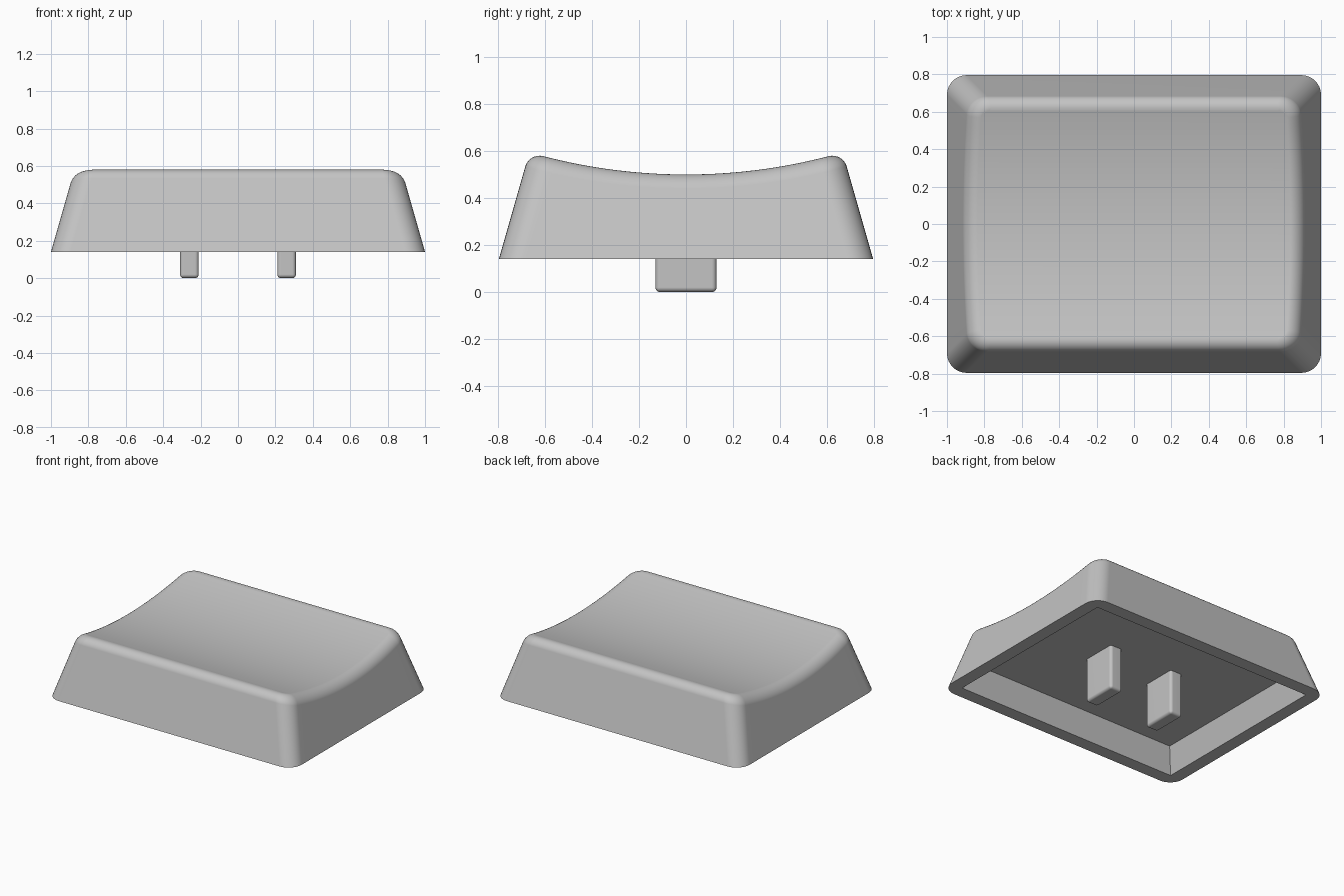
import bpy, bmesh, math

if "Cube" in bpy.data.objects:
    bpy.data.objects.remove(bpy.data.objects["Cube"])

BASE_Z, SLOPE, DISH_R = 0.14, 0.285, 2.4
HX, HY, CORNER, FILLET = 1.0, 0.796, 0.105, 0.06
ARC, SIDE = 8, 20

mat = bpy.data.materials.new("light grey plastic")
mat.diffuse_color = (0.55, 0.55, 0.55, 1)
mat.use_nodes = True
mat.node_tree.nodes["Principled BSDF"].inputs["Base Color"].default_value = mat.diffuse_color


def outline(hx, hy, r):
    """Rounded rectangle, right half front to back, then mirrored left half."""
    cx, cy = hx - r, hy - r
    arc = [math.radians(90 * i / ARC) for i in range(ARC + 1)]
    right = [(cx + r * math.sin(a), -cy - r * math.cos(a)) for a in arc]
    right += [(hx, cy * (2 * i / SIDE - 1)) for i in range(1, SIDE)]
    right += [(cx + r * math.cos(a), cy + r * math.sin(a)) for a in arc]
    return right + [(-x, y) for x, y in reversed(right)]


def wall(z, i, inset=0):
    """Point i of the sloped outer wall at height z."""
    d = SLOPE * (z - BASE_Z) + inset
    return outline(HX - d, HY - d, CORNER - inset)[i]


def dish(y):
    return 0.5 + DISH_R - math.sqrt(DISH_R ** 2 - y * y)


def finish(name, bm, angle):
    bmesh.ops.recalc_face_normals(bm, faces=bm.faces)
    me = bpy.data.meshes.new(name)
    bm.to_mesh(me)
    bm.free()
    me.materials.append(mat)
    ob = bpy.data.objects.new(name, me)
    bpy.context.collection.objects.link(ob)
    bpy.ops.object.select_all(action='DESELECT')
    ob.select_set(True)
    bpy.context.view_layer.objects.active = ob
    bpy.ops.object.shade_smooth_by_angle(angle=math.radians(angle))
    wn = ob.modifiers.new("even shading", 'WEIGHTED_NORMAL')
    wn.keep_sharp = True
    return ob


# Keycap shell: cavity ceiling, cavity walls, rim, outer wall, rounded lip
n = len(outline(1, 1, 0.1))
rings = [[(x, y, 0.325) for x, y in outline(0.855, 0.65, 0)],
         [(x, y, BASE_Z) for x, y in outline(0.905, 0.70, 0)],
         [(x, y, BASE_Z) for x, y in outline(HX, HY, CORNER)]]
STEPS = 7
lip = [[] for _ in range(STEPS + 1)]
for i in range(n):
    z = 0.55
    for _ in range(8):                      # where the wall meets the dish
        z = dish(wall(z, i)[1])
    sharp = (*wall(z, i), z)
    low = (*wall(z - FILLET, i), z - FILLET)
    tx, ty = wall(z, i, FILLET)
    top = (tx, ty, dish(ty))
    for k in range(STEPS + 1):              # round arc from wall to dish
        t = k / STEPS
        a, b, c = (1 - t) ** 2, 1.414 * t * (1 - t), t * t
        lip[k].append([(a * p + b * q + c * r) / (a + b + c)
                       for p, q, r in zip(low, sharp, top)])
rings += lip

bm = bmesh.new()
loops = [[bm.verts.new(p) for p in ring] for ring in rings]
for lo, hi in zip(loops, loops[1:]):
    for i in range(n):
        j = (i + 1) % n
        bm.faces.new((lo[i], lo[j], hi[j], hi[i]))
for loop in (loops[0], loops[-1]):          # ceiling and dished top
    for i in range(n // 2 - 1):
        bm.faces.new((loop[i], loop[i + 1], loop[n - 2 - i], loop[n - 1 - i]))
bmesh.ops.remove_doubles(bm, verts=bm.verts, dist=1e-5)
finish("keycap_shell", bm, 40)

# Two mounting prongs hanging from the ceiling
for side, x in (("left", -0.26), ("right", 0.26)):
    bm = bmesh.new()
    bmesh.ops.create_cube(bm, size=1)
    for v in bm.verts:
        v.co = (x + v.co.x * 0.1, v.co.y * 0.26, 0.165 + v.co.z * 0.33)
    edges = [e for e in bm.edges if min(v.co.z for v in e.verts) < 0.1]
    bmesh.ops.bevel(bm, geom=edges, offset=0.02, segments=4, profile=0.5,
                    affect='EDGES')
    finish(side + "_prong", bm, 40)
